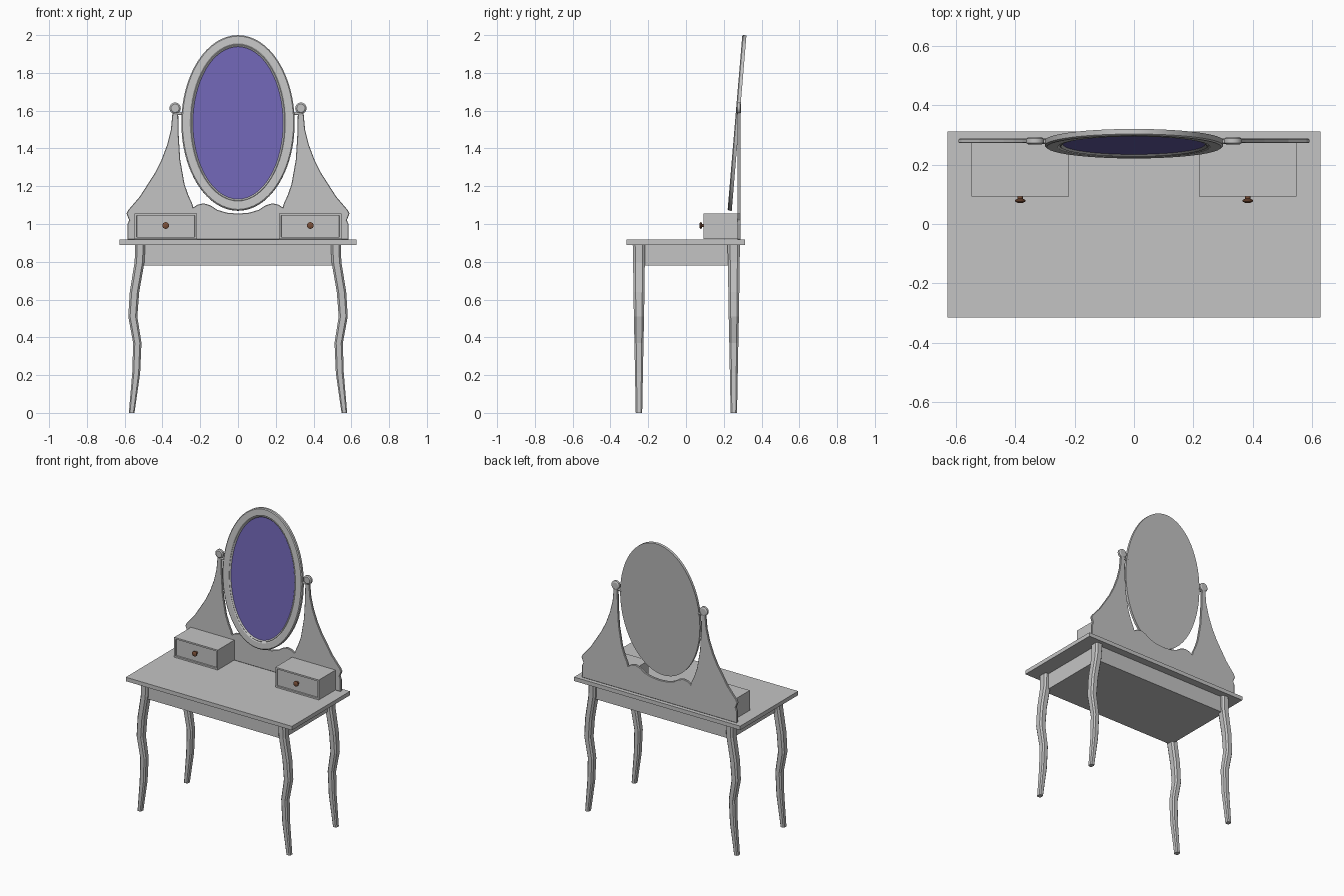
import bpy, bmesh
from math import sin, cos, pi, radians
from mathutils import Matrix

old = bpy.data.objects.get("Cube")
if old:
    bpy.data.objects.remove(old, do_unlink=True)


def material(name, rgb):
    m = bpy.data.materials.new(name)
    m.use_nodes = True
    m.diffuse_color = (*rgb, 1)
    m.node_tree.nodes["Principled BSDF"].inputs["Base Color"].default_value = (*rgb, 1)
    return m


PAINT = material("grey paint", (0.55, 0.55, 0.55))
GLASS = material("violet mirror glass", (0.16, 0.13, 0.46))
WOOD = material("brown knob wood", (0.2, 0.08, 0.04))


def finish(name, bm, mats, bevel=0, smooth=False):
    bmesh.ops.recalc_face_normals(bm, faces=bm.faces)
    mesh = bpy.data.meshes.new(name)
    bm.to_mesh(mesh)
    bm.free()
    ob = bpy.data.objects.new(name, mesh)
    bpy.context.collection.objects.link(ob)
    for m in mats:
        mesh.materials.append(m)
    if bevel:
        mod = ob.modifiers.new("bevel", 'BEVEL')
        mod.width = bevel
        mod.segments = 1
        mod.angle_limit = radians(50)
    if smooth:
        bpy.ops.object.select_all(action='DESELECT')
        ob.select_set(True)
        bpy.context.view_layer.objects.active = ob
        bpy.ops.object.shade_smooth_by_angle(angle=radians(30))
    return ob


def box_mesh(lo, hi):
    bm = bmesh.new()
    bmesh.ops.create_cube(bm, size=1)
    for v in bm.verts:
        v.co = [(a + b) / 2 + c * (b - a) for a, b, c in zip(lo, hi, v.co)]
    return bm


def loft(bm, rings, caps=True):
    """Skin a list of closed point rings; returns the two cap faces."""
    loops = [[bm.verts.new(p) for p in ring] for ring in rings]
    n = len(loops[0])
    for a, b in zip(loops, loops[1:]):
        for i in range(n):
            j = (i + 1) % n
            bm.faces.new((a[i], a[j], b[j], b[i]))
    return [bm.faces.new(l) for l in (loops[0], loops[-1])] if caps else []


# Table top and solid apron
finish("table_top", box_mesh((-.628, -.315, .89), (.628, .312, .917)), [PAINT])
finish("apron", box_mesh((-.52, -.26, .78), (.52, .26, .89)), [PAINT])

# Wavy legs: height, inner x, outer x, half depth
LEG = [(0, .548, .578, .017), (.21, .518, .56, .021), (.37, .511, .555, .024),
       (.51, .533, .581, .027), (.64, .523, .573, .029), (.8, .495, .547, .031),
       (.89, .492, .545, .033)]


def leg_ring(z, x0, x1, d, side, y):
    cx, hx, k = (x0 + x1) / 2, (x1 - x0) / 2, .6
    corners = [(1, k), (k, 1), (-k, 1), (-1, k), (-1, -k), (-k, -1), (k, -1), (1, -k)]
    return [(side * (cx + a * hx), y + b * d, z) for a, b in corners]


for side, sname in ((1, "left"), (-1, "right")):
    for y, yname in ((-.249, "front"), (.253, "back")):
        bm = bmesh.new()
        loft(bm, [leg_ring(*row, side, y) for row in LEG])
        finish(f"{yname}_{sname}_leg", bm, [PAINT])

# Shaped back panel: one half of the outline, mirrored
HALF = [(.585, .917), (.585, 1.0), (.576, 1.02), (.59, 1.055), (.58, 1.075),
        (.52, 1.145), (.44, 1.27), (.405, 1.34), (.375, 1.42), (.355, 1.5), (.346, 1.6),
        (.317, 1.6), (.314, 1.47), (.306, 1.34), (.283, 1.21), (.262, 1.15),
        (.243, 1.11), (.237, 1.087), (.215, 1.102), (.182, 1.11), (.145, 1.098),
        (.11, 1.075), (.06, 1.06)]
outline = HALF + [(0, 1.055)] + [(-x, z) for x, z in reversed(HALF)]
bm = bmesh.new()
loft(bm, [[(x, y, z) for x, z in outline] for y in (.272, .288)])
finish("back_panel", bm, [PAINT], bevel=.003)


def circle(cx, y, cz, r, n=24):
    return [(cx + r * cos(2 * pi * i / n), y, cz + r * sin(2 * pi * i / n)) for i in range(n)]


for side, sname in ((1, "left"), (-1, "right")):
    # Round finial and the pin that holds the mirror
    bm = bmesh.new()
    loft(bm, [circle(side * .333, y, 1.613, r) for y, r in
              ((.267, .022), (.273, .03), (.287, .03), (.292, .022))])
    finish(f"{sname}_finial", bm, [PAINT], smooth=True)
    bm = bmesh.new()
    bmesh.ops.create_cone(bm, cap_ends=True, segments=12, radius1=.008, radius2=.008, depth=.05,
                          matrix=Matrix.Translation((side * .31, .278, 1.585))
                          @ Matrix.Rotation(pi / 2, 4, 'Y'))
    finish(f"{sname}_mirror_pin", bm, [PAINT], smooth=True)

    # Drawer box with a recessed front
    x0, x1 = sorted((side * .218, side * .547))
    bm = box_mesh((x0, .092, .92), (x1, .273, 1.056))
    bm.normal_update()
    front = [f for f in bm.faces if f.normal.y < -.9]
    bmesh.ops.inset_region(bm, faces=front, thickness=.015)
    bmesh.ops.inset_region(bm, faces=front, thickness=.002, depth=-.008)
    finish(f"{sname}_drawer", bm, [PAINT])

    # Turned knob
    bm = bmesh.new()
    loft(bm, [circle(side * .383, y, .992, r, 16) for y, r in
              ((.102, .009), (.085, .009), (.081, .018), (.076, .018), (.071, .009))])
    finish(f"{sname}_knob", bm, [WOOD], smooth=True)

# Tilted oval mirror: rings given as inset from the rim and depth
RINGS = [(0, .011), (0, -.006), (.006, -.011), (.044, -.011), (.05, -.007),
         (.053, -.009), (.057, -.007), (.061, -.002)]
SEG = 64
bm = bmesh.new()
caps = loft(bm, [[((.30 - o) * cos(2 * pi * i / SEG), d, (.466 - o) * sin(2 * pi * i / SEG))
                  for i in range(SEG)] for o, d in RINGS])
caps[1].material_index = 1
mirror = finish("oval_mirror", bm, [PAINT, GLASS], smooth=True)
mirror.location = (0, .27, 1.535)
mirror.rotation_euler.x = radians(-4.8)
